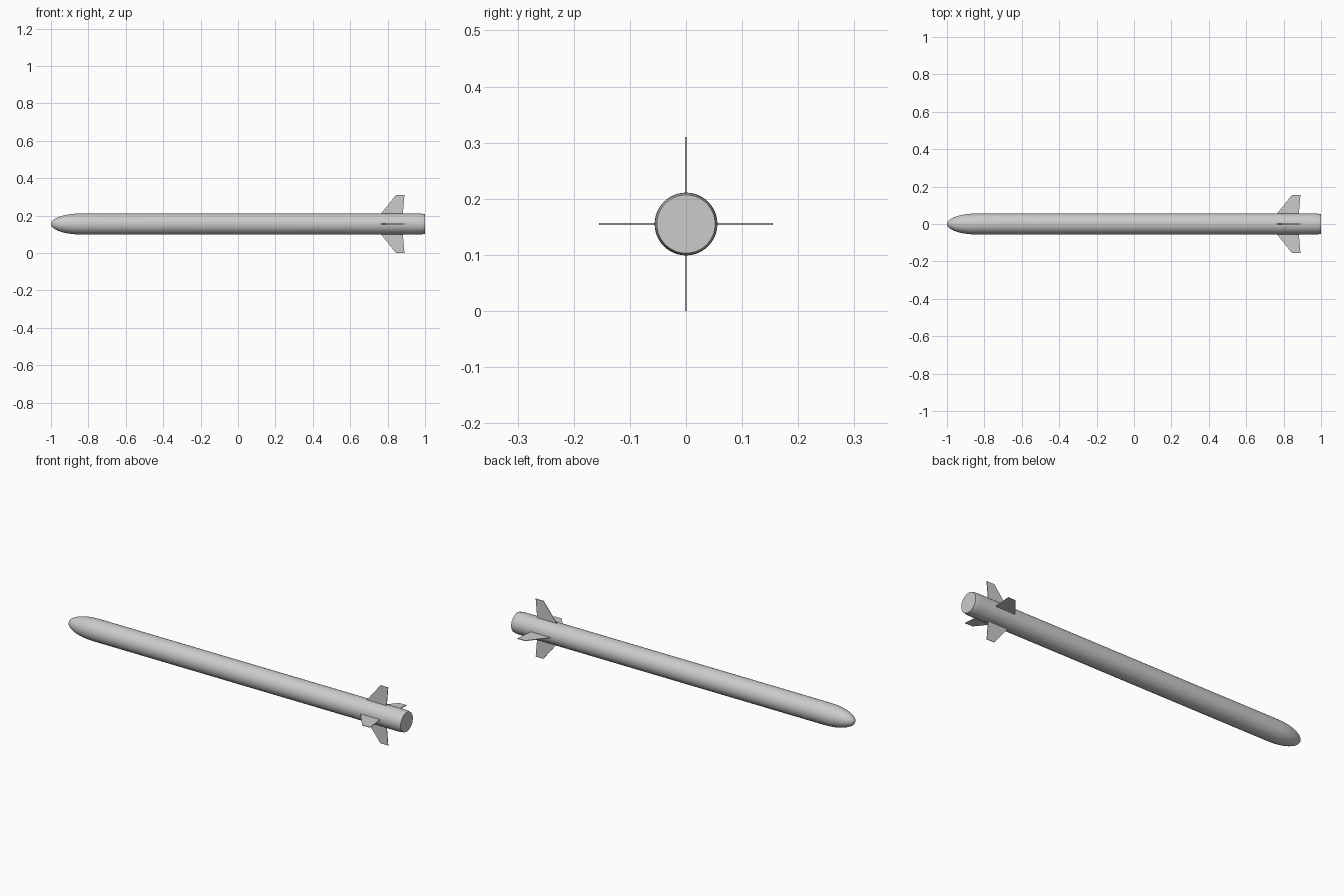
import bpy, bmesh, math
from mathutils import Matrix, Vector

cube = bpy.data.objects.get("Cube")
if cube:
    bpy.data.objects.remove(cube, do_unlink=True)

AXIS_Z = 0.155
RADIUS = 0.056
NOSE = 0.16
SEGMENTS = 48

grey = bpy.data.materials.new("light grey")
grey.use_nodes = True
colour = (0.6, 0.6, 0.6, 1)
grey.diffuse_color = colour
grey.node_tree.nodes["Principled BSDF"].inputs["Base Color"].default_value = colour


def add_object(name, bm):
    bmesh.ops.recalc_face_normals(bm, faces=bm.faces[:])
    mesh = bpy.data.meshes.new(name)
    bm.to_mesh(mesh)
    bm.free()
    mesh.materials.append(grey)
    obj = bpy.data.objects.new(name, mesh)
    obj.location.z = AXIS_Z
    bpy.context.collection.objects.link(obj)
    return obj


# Body: elliptical nose, straight tube, slightly tapered tail, lathed around x
profile = []
for i in range(13):
    a = math.pi / 2 * i / 12
    profile.append((-1 + NOSE * (1 - math.cos(a)), RADIUS * math.sin(a)))
profile += [(0.97, RADIUS), (0.985, 0.055), (1, 0.052), (1, 0)]

bm = bmesh.new()
verts = [bm.verts.new((x, 0, r)) for x, r in profile]
edges = [bm.edges.new(pair) for pair in zip(verts, verts[1:])]
bmesh.ops.spin(bm, geom=verts + edges, cent=(0, 0, 0), axis=(1, 0, 0),
               angle=math.tau, steps=SEGMENTS, use_duplicate=False)
bmesh.ops.remove_doubles(bm, verts=bm.verts[:], dist=0.00005)
body = add_object("body", bm)
bpy.ops.object.select_all(action="DESELECT")
body.select_set(True)
bpy.context.view_layer.objects.active = body
bpy.ops.object.shade_smooth_by_angle(angle=math.radians(30))

# Four thin swept tail fins
outline = [(0.75, 0.04), (0.765, 0.056), (0.845, 0.155), (0.89, 0.155), (0.88, 0.04)]
THICK = 0.003
for i, name in enumerate(["top_fin", "right_fin", "bottom_fin", "left_fin"]):
    bm = bmesh.new()
    face = bm.faces.new([bm.verts.new((x, -THICK / 2, r)) for x, r in outline])
    side = bmesh.ops.extrude_face_region(bm, geom=[face])
    moved = [g for g in side["geom"] if isinstance(g, bmesh.types.BMVert)]
    bmesh.ops.translate(bm, verts=moved, vec=Vector((0, THICK, 0)))
    bm.transform(Matrix.Rotation(i * math.pi / 2, 4, "X"))
    add_object(name, bm)
